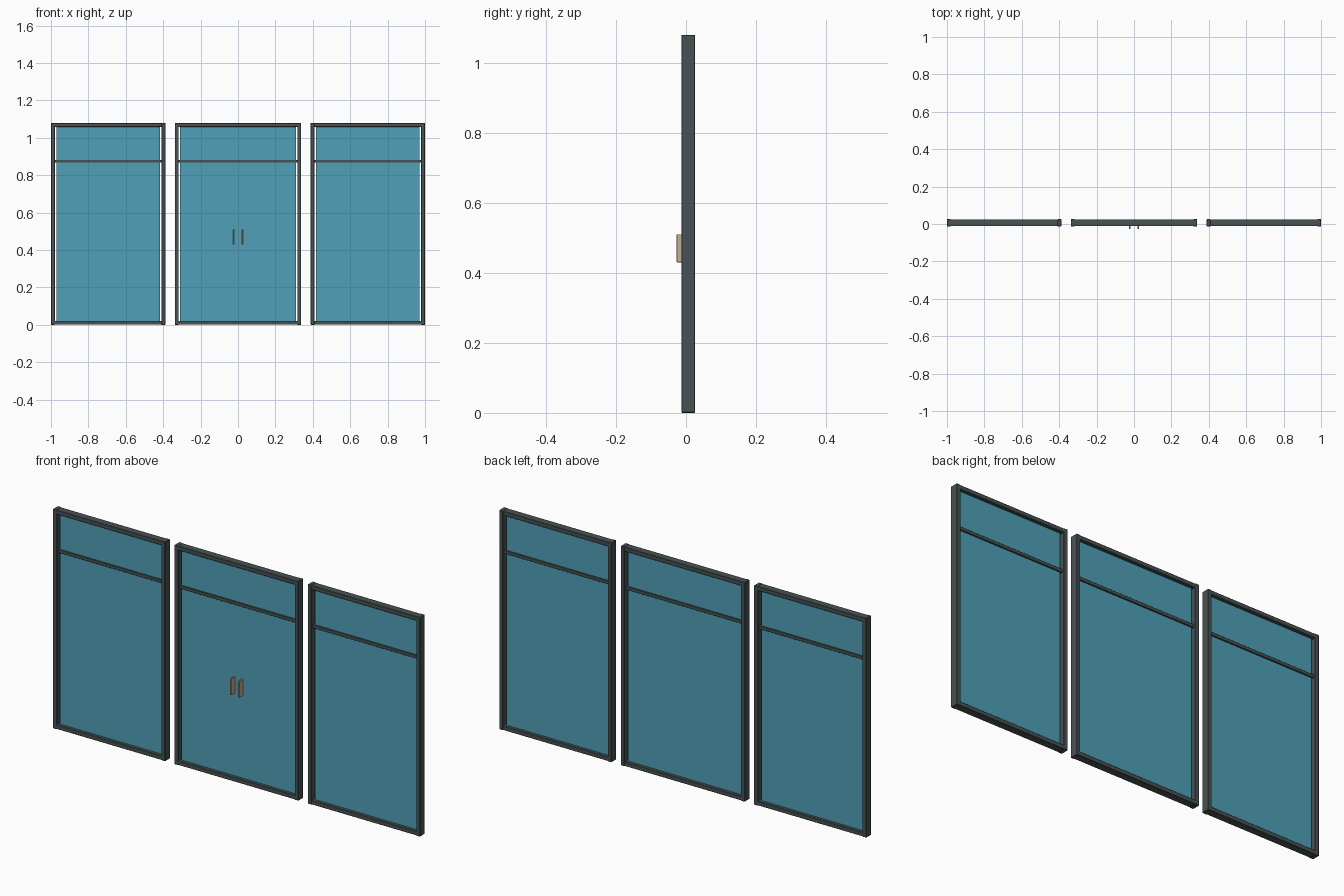
import bpy

if "Cube" in bpy.data.objects:
    bpy.data.objects.remove(bpy.data.objects["Cube"])

H = 1.08                    # overall height
Y0, Y1 = -0.013, 0.026      # frame front and back
YM = (Y0 + Y1) / 2
T = 0.021                   # frame member width


def material(name, rgb):
    m = bpy.data.materials.new(name)
    m.diffuse_color = (*rgb, 1)
    m.use_nodes = True
    m.node_tree.nodes["Principled BSDF"].inputs["Base Color"].default_value = m.diffuse_color
    return m


FRAME = material("dark_metal", (0.065, 0.085, 0.09))
GLASS = material("blue_glass", (0.08, 0.35, 0.48))
HANDLE = material("tan_handle", (0.55, 0.45, 0.30))


def box(name, x, y, z, mat, bevel=0):
    """Box from (min, max) pairs on each axis."""
    bpy.ops.mesh.primitive_cube_add(
        size=1, location=[(a + b) / 2 for a, b in (x, y, z)])
    ob = bpy.context.object
    ob.name = name
    ob.scale = [b - a for a, b in (x, y, z)]
    bpy.ops.object.transform_apply(location=False, rotation=False, scale=True)
    ob.data.materials.append(mat)
    if bevel:
        mod = ob.modifiers.new("bevel", 'BEVEL')
        mod.width = bevel
        mod.segments = 1
    return ob


def panel(side, x0, x1):
    # outer frame
    for tag, a in (("left", x0), ("right", x1 - T)):
        box(f"{side}_{tag}_stile", (a, a + T), (Y0, Y1), (0, H), FRAME, 0.002)
    for tag, z in (("bottom", 0.001), ("top", H - T - 0.001)):
        box(f"{side}_{tag}_rail", (x0 + T - 0.003, x1 - T + 0.003),
            (Y0 + 0.001, Y1 - 0.001), (z, z + T), FRAME, 0.002)
    # transom bar
    box(f"{side}_transom", (x0 + T - 0.003, x1 - T + 0.003),
        (YM - 0.010, YM + 0.010), (0.867, 0.883), FRAME, 0.001)
    # glass, with a narrow gap at each stile
    gx = (x0 + T + 0.008, x1 - T - 0.008)
    box(f"{side}_glass", gx, (YM - 0.003, YM + 0.003), (0.015, H - 0.015), GLASS)


panel("left", -1.0, -0.388)
panel("centre", -0.338, 0.338)
panel("right", 0.388, 1.0)

# door pulls on the centre pane
for tag, s in (("left", -1), ("right", 1)):
    box(f"{tag}_door_handle", (s * 0.022 - 0.004, s * 0.022 + 0.004),
        (-0.027, YM - 0.002), (0.43, 0.51), HANDLE, 0.001)
